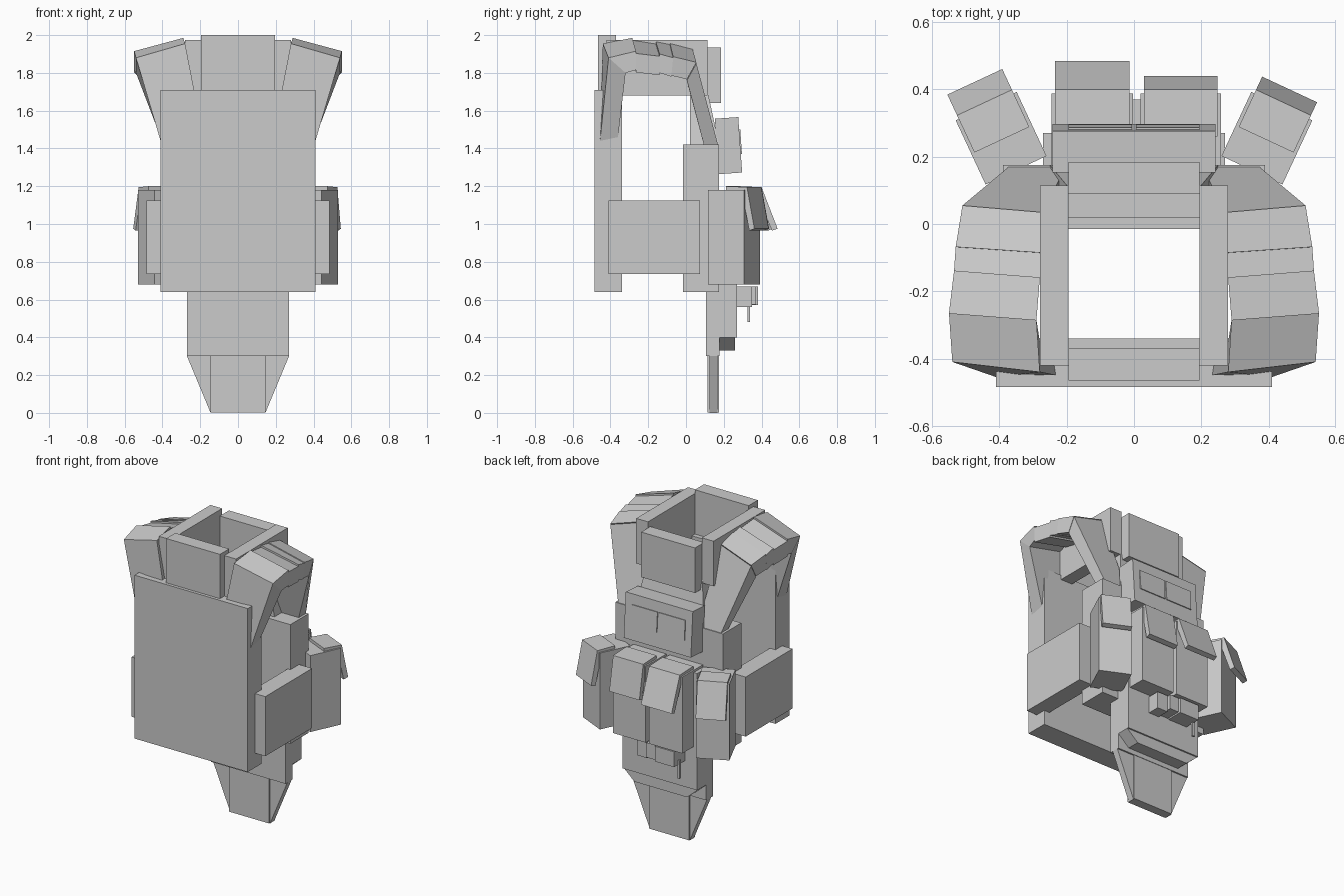
import bpy, math
from mathutils import Matrix, Vector

if "Cube" in bpy.data.objects:
    bpy.data.objects.remove(bpy.data.objects["Cube"])


def mesh(name, verts, faces, mat=None):
    if mat:
        verts = [mat @ Vector(v) for v in verts]
    me = bpy.data.meshes.new(name)
    me.from_pydata([tuple(v) for v in verts], [], faces)
    ob = bpy.data.objects.new(name, me)
    bpy.context.collection.objects.link(ob)
    # keep normals pointing outward
    import bmesh
    bm = bmesh.new()
    bm.from_mesh(me)
    bmesh.ops.recalc_face_normals(bm, faces=bm.faces)
    bm.to_mesh(me)
    bm.free()
    return ob


def loft(name, a, b, mat=None):
    """Solid between two matching outlines."""
    n = len(a)
    faces = [tuple(range(n)), tuple(range(n, 2 * n))]
    faces += [(i, (i + 1) % n, n + (i + 1) % n, n + i) for i in range(n)]
    return mesh(name, list(a) + list(b), faces, mat)


def prism(name, x0, x1, yz, mat=None):
    """Side profile (y, z) extruded across x."""
    return loft(name, [(x0, y, z) for y, z in yz], [(x1, y, z) for y, z in yz], mat)


def box(name, x0, x1, y0, y1, z0, z1, mat=None):
    return prism(name, x0, x1, [(y0, z0), (y1, z0), (y1, z1), (y0, z1)], mat)


def front_shape(name, xz, y0, y1):
    """Front outline (x, z) extruded along y."""
    return loft(name, [(x, y0, z) for x, z in xz], [(x, y1, z) for x, z in xz])


# Main armour panels
box("back_panel", -0.41, 0.41, -0.485, -0.34, 0.64, 1.71)
box("chest_panel", -0.39, 0.39, -0.015, 0.175, 0.64, 1.42)
loft("upper_chest",
     [(-0.25, 0.02, 1.42), (0.25, 0.02, 1.42), (0.25, 0.175, 1.42), (-0.25, 0.175, 1.42)],
     [(-0.2, 0.02, 1.70), (0.2, 0.02, 1.70), (0.2, 0.115, 1.70), (-0.2, 0.115, 1.70)])

# Collar
box("collar_back", -0.195, 0.195, -0.465, -0.37, 1.69, 2.0)
box("collar_front", -0.195, 0.195, 0.09, 0.185, 1.64, 1.935)

# Shoulder strap stations: outer edge (x, y, z), inner edge (x, y, z), inward thickness (y, z)
strap = [
    ((0.41, -0.455, 1.44), (0.18, -0.46, 1.44), (0.095, 0.02)),
    ((0.54, -0.41, 1.88), (0.28, -0.44, 1.955), (0.09, -0.08)),
    ((0.55, -0.265, 1.915), (0.29, -0.285, 1.985), (0.0, -0.10)),
    ((0.535, -0.14, 1.90), (0.28, -0.16, 1.965), (0.0, -0.10)),
    ((0.53, -0.068, 1.88), (0.28, -0.085, 1.95), (-0.01, -0.10)),
    ((0.51, 0.055, 1.85), (0.275, 0.035, 1.92), (-0.05, -0.09)),
    ((0.37, 0.172, 1.41), (0.20, 0.172, 1.41), (-0.075, 0.0)),
]
names = ["strap_back", "strap_pad_1", "strap_pad_2", "strap_pad_3", "strap_pad_4", "strap_front"]


def section(st, s, lift):
    o, i, t = st
    ring = [o, i, (i[0], i[1] + t[0], i[2] + t[1]), (o[0], o[1] + t[0], o[2] + t[1])]
    return [(s * x, y, z + lift) for x, y, z in ring]


for s, side in ((1, "right"), (-1, "left")):
    box("collar_side_" + side, s * 0.195, s * 0.28, -0.42, 0.115, 1.68, 1.975)
    box("waist_panel_" + side, s * 0.37, s * 0.485, -0.41, 0.075, 0.735, 1.125)
    for k, nm in enumerate(names[:4] + names[5:]):
        lift = -0.012 if nm == "strap_pad_2" else 0
        loft(nm + "_" + side, section(strap[k], s, lift), section(strap[k + 1], s, lift)) if k < 4 else None
    loft("strap_pad_4_" + side, section(strap[4], s, 0.006), section(strap[5], s, 0.006))
    loft("strap_front_" + side, section(strap[5], s, 0), section(strap[6], s, 0))


# Pouches with hanging lids
def pouch(name, x0, x1, y0, y1, tip, mat=None):
    box(name + "_body", x0, x1, y0, y1, 0.68, 1.18, mat)
    f = y1 + 0.012
    prism(name + "_lid", x0 + 0.01, x1 - 0.01,
          [(y0 + 0.1, 1.17), (y0 + 0.1, 1.2), (f, 1.195), (tip, 0.975),
           (tip - 0.03, 0.965), (f - 0.03, 1.17)], mat)


pouch("centre_pouch_left", -0.245, -0.003, 0.16, 0.388, 0.485)
pouch("centre_pouch_right", 0.02, 0.258, 0.16, 0.388, 0.44)
for s, side, tip in ((1, "right", 0.16), (-1, "left", 0.185)):
    m = Matrix.Translation((s * 0.395, 0.255, 0)) @ Matrix.Rotation(-s * math.radians(25), 4, 'Z')
    pouch("side_pouch_" + side, -0.1, 0.1, -0.105, 0.105, tip, m)

# Lower abdomen carrier
box("abdomen_back", -0.27, 0.27, 0.105, 0.178, 0.30, 1.165)
box("abdomen_front", -0.27, 0.27, 0.175, 0.27, 0.40, 1.165)
front_shape("abdomen_bevel", [(-0.27, 0.40), (0.27, 0.40), (0.19, 0.33), (-0.19, 0.33)], 0.175, 0.26)

# Hanging groin flap with tapered wings
box("groin_flap", -0.145, 0.145, 0.115, 0.175, 0.003, 0.30)
for s, side in ((1, "right"), (-1, "left")):
    front_shape("groin_wing_" + side, [(s * 0.145, 0.0), (s * 0.27, 0.30), (s * 0.145, 0.30)], 0.125, 0.168)

# Small tool holders under the pouches
box("tool_holder_large", -0.18, -0.04, 0.26, 0.38, 0.57, 0.67)
box("tool_holder_small", -0.035, 0.03, 0.26, 0.37, 0.575, 0.67)
box("tool_holder_flat", 0.035, 0.11, 0.26, 0.35, 0.56, 0.67)
box("hanging_tab", -0.19, -0.17, 0.325, 0.338, 0.48, 0.60)

# Chest utility pouch, tilted, with two flat patches
tilt = Matrix.Translation((0, 0.225, 1.415)) @ Matrix.Rotation(math.radians(4), 4, 'X')
box("chest_pouch", -0.243, 0.243, -0.062, 0.062, -0.147, 0.147, tilt)
box("chest_patch_left", -0.195, -0.006, 0.055, 0.068, -0.05, 0.08, tilt)
box("chest_patch_right", 0.006, 0.195, 0.055, 0.068, -0.05, 0.08, tilt)
